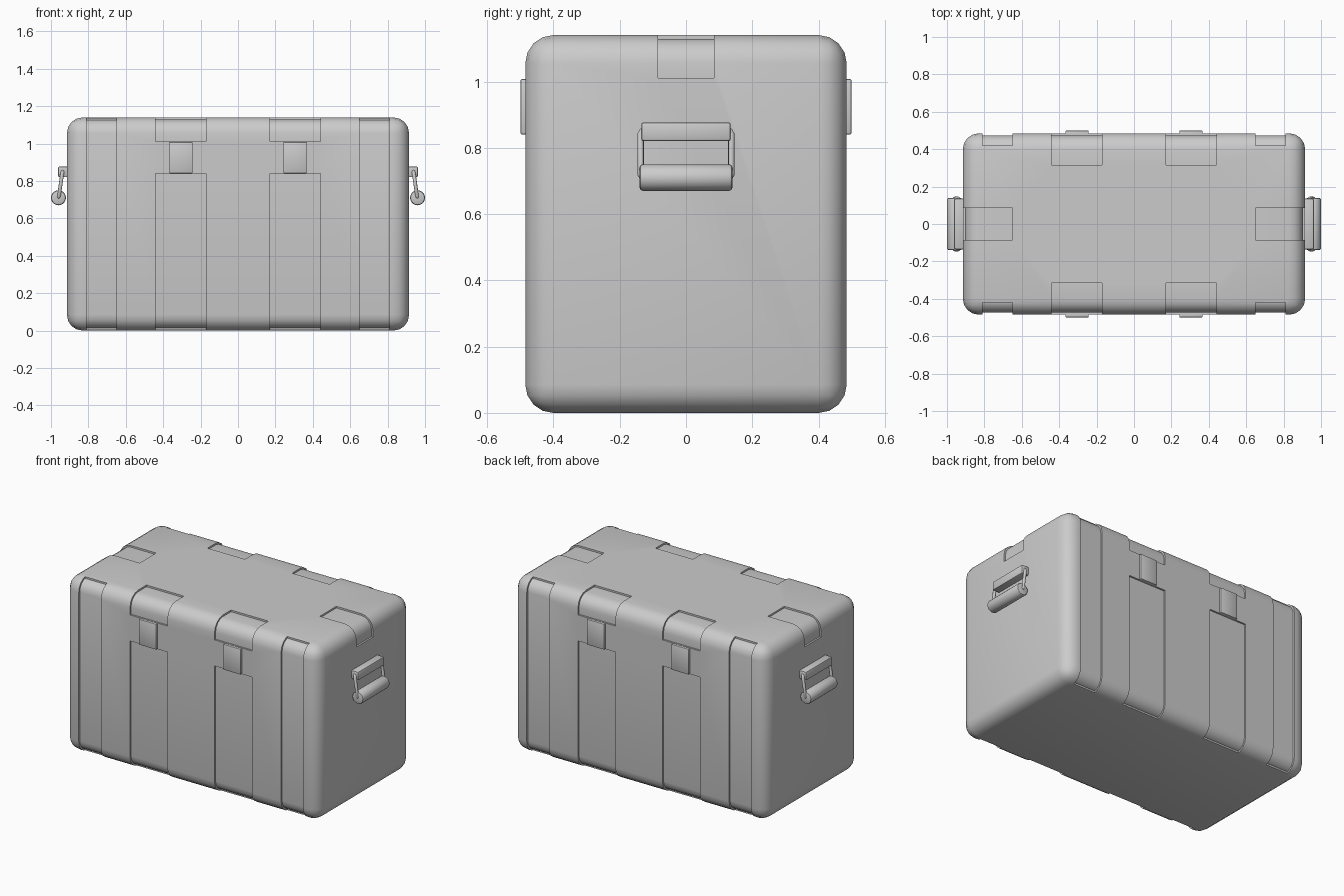
import bpy
from math import radians

if "Cube" in bpy.data.objects:
    bpy.data.objects.remove(bpy.data.objects["Cube"])


def box(name, lo, hi, bevel=0, segments=2):
    bpy.ops.mesh.primitive_cube_add(size=1, location=[(a + b) / 2 for a, b in zip(lo, hi)])
    ob = bpy.context.object
    ob.name = name
    ob.scale = [abs(b - a) for a, b in zip(lo, hi)]
    bpy.ops.object.transform_apply(location=True, rotation=False, scale=True)
    if bevel:
        m = ob.modifiers.new("bevel", 'BEVEL')
        m.width, m.segments, m.limit_method = bevel, segments, 'NONE'
        bpy.ops.object.modifier_apply(modifier=m.name)
        bpy.ops.object.shade_smooth_by_angle(angle=radians(35))
    return ob


def boolean(target, other, operation):
    bpy.ops.object.select_all(action='DESELECT')
    target.select_set(True)
    bpy.context.view_layer.objects.active = target
    m = target.modifiers.new("bool", 'BOOLEAN')
    m.operation, m.solver, m.object = operation, 'EXACT', other
    bpy.ops.object.modifier_apply(modifier=m.name)
    bpy.data.objects.remove(other)


# Case shell, and a slightly smaller core that forms the floor of the recesses
X, Y, Z, R, D = 0.915, 0.485, 1.14, 0.085, 0.011
body = box("case_body", (-X, -Y, 0), (X, Y, Z), R, 4)
core = box("recess_floor", (-X + D, -Y + D, D), (X - D, Y - D, Z - D), R - D, 4)

# Shallow recesses: corner strips, front and back panels, lid tabs, end tabs
recesses = []
for sx in (-1, 1):
    for sy in (-1, 1):
        recesses += [
            ((sx * 0.65, sy * 0.42, -0.1), (sx * 0.81, sy * 0.6, 1.3)),
            ((sx * 0.17, sy * 0.42, -0.1), (sx * 0.44, sy * 0.6, 0.84)),
            ((sx * 0.17, sy * 0.315, 1.01), (sx * 0.44, sy * 0.6, 1.3)),
        ]
    recesses.append(((sx * 0.65, -0.085, 1.01), (sx * 1.1, 0.085, 1.3)))
for lo, hi in recesses:
    boolean(body, box("recess_cutter", lo, hi), 'DIFFERENCE')
boolean(body, core, 'UNION')
bpy.context.view_layer.objects.active = body
body.select_set(True)
bpy.ops.object.shade_smooth_by_angle(angle=radians(35))

# Latches between each lid tab and panel
for sx in (-1, 1):
    for sy in (-1, 1):
        box("latch", (sx * 0.242, sy * 0.47, 0.84), (sx * 0.367, sy * 0.5, 1.008), 0.006)

# Carrying handles: bracket, wire arms and cylindrical grip
for sx in (-1, 1):
    box("handle_bracket", (sx * 0.905, -0.135, 0.82), (sx * 0.962, 0.135, 0.877), 0.008)

    bpy.ops.mesh.primitive_cylinder_add(vertices=20, radius=0.04, depth=0.28,
                                        location=(sx * 0.96, 0, 0.71),
                                        rotation=(radians(90), 0, 0))
    grip = bpy.context.object
    grip.name = "handle_grip"
    m = grip.modifiers.new("bevel", 'BEVEL')
    m.width, m.segments, m.limit_method = 0.01, 2, 'ANGLE'
    m.angle_limit = radians(40)
    bpy.ops.object.modifier_apply(modifier=m.name)
    bpy.ops.object.shade_smooth_by_angle(angle=radians(35))

    curve = bpy.data.curves.new("handle_wire", 'CURVE')
    curve.dimensions = '3D'
    curve.bevel_depth, curve.bevel_resolution, curve.use_fill_caps = 0.01, 2, True
    for sy in (-1, 1):
        pts = [(0.938, 0.11, 0.85), (0.938, 0.132, 0.85), (0.94, 0.137, 0.84),
               (0.957, 0.137, 0.72), (0.96, 0.132, 0.71), (0.96, 0.11, 0.71)]
        spline = curve.splines.new('POLY')
        spline.points.add(len(pts) - 1)
        for p, (x, y, z) in zip(spline.points, pts):
            p.co = (sx * x, sy * y, z, 1)
    bpy.context.collection.objects.link(bpy.data.objects.new("handle_wire", curve))
